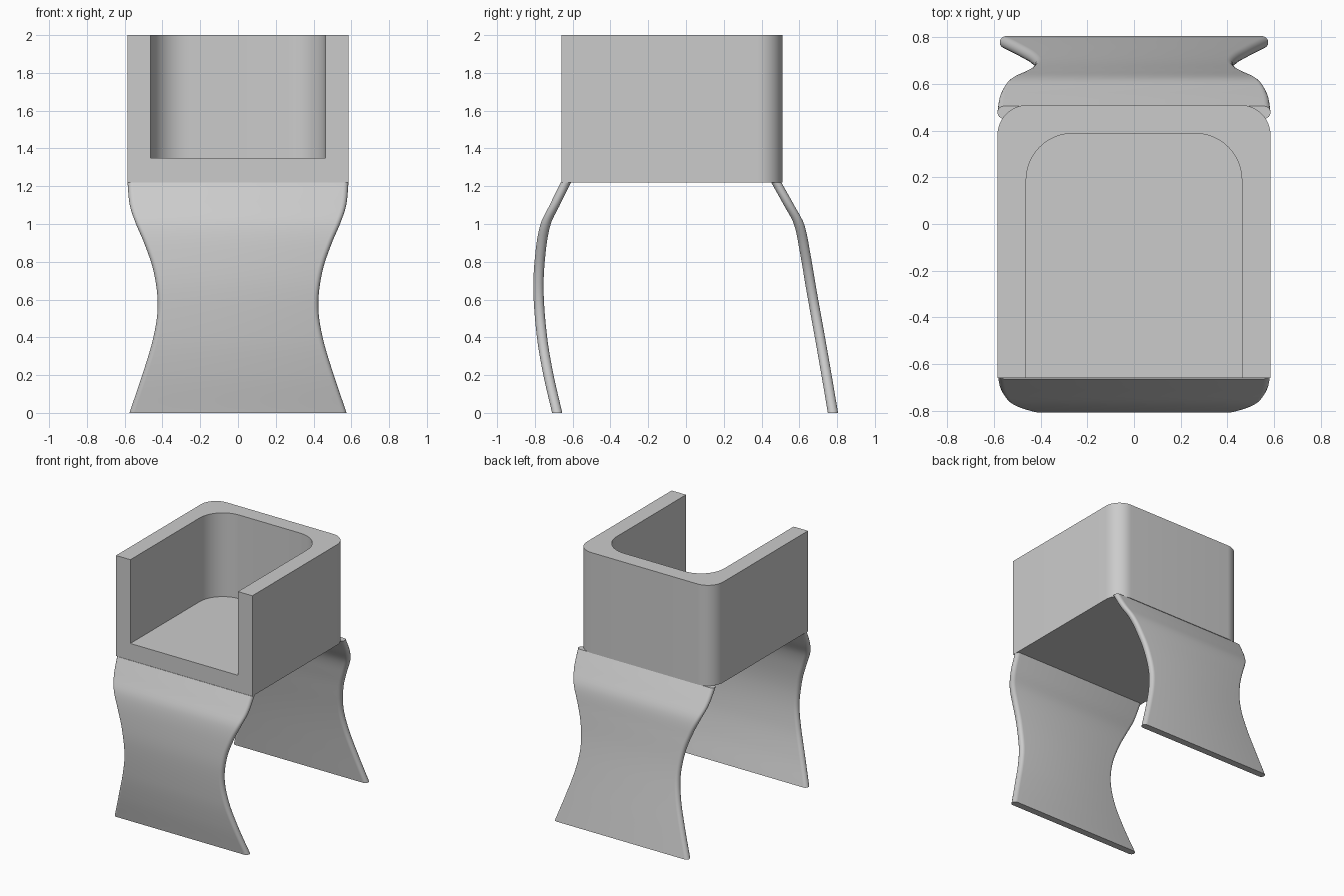
import bpy, bmesh, math

if "Cube" in bpy.data.objects:
    bpy.data.objects.remove(bpy.data.objects["Cube"])

grey = bpy.data.materials.new("light grey")
grey.diffuse_color = (0.6, 0.6, 0.6, 1)
grey.use_nodes = True
grey.node_tree.nodes["Principled BSDF"].inputs["Base Color"].default_value = grey.diffuse_color


def finish(name, bm, angle):
    bmesh.ops.recalc_face_normals(bm, faces=bm.faces)
    mesh = bpy.data.meshes.new(name)
    bm.to_mesh(mesh)
    bm.free()
    mesh.materials.append(grey)
    ob = bpy.data.objects.new(name, mesh)
    bpy.context.collection.objects.link(ob)
    bpy.ops.object.select_all(action='DESELECT')
    ob.select_set(True)
    bpy.context.view_layer.objects.active = ob
    bpy.ops.object.shade_smooth_by_angle(angle=math.radians(angle))
    return ob


def back_arc(half, back, rx, ry, n=12):
    """Rounded back line, from the right side round to the left side."""
    right = [(half - rx + rx * math.cos(a), back - ry + ry * math.sin(a))
             for a in (math.pi / 2 * i / n for i in range(n + 1))]
    return right + [(-x, y) for x, y in reversed(right)]


def prism(name, outline, z0, z1):
    bm = bmesh.new()
    face = bm.faces.new([bm.verts.new((x, y, z0)) for x, y in outline])
    top = bmesh.ops.extrude_face_region(bm, geom=[face])["geom"]
    bmesh.ops.translate(bm, vec=(0, 0, z1 - z0),
                        verts=[v for v in top if isinstance(v, bmesh.types.BMVert)])
    return finish(name, bm, 30)


def spline(keys, z):
    """Smooth interpolation through (z, value) keys."""
    i = max(k for k in range(len(keys) - 1) if keys[k][0] <= z + 1e-9)

    def slope(k):
        a, b = keys[max(k - 1, 0)], keys[min(k + 1, len(keys) - 1)]
        return (b[1] - a[1]) / (b[0] - a[0])
    (za, va), (zb, vb) = keys[i], keys[i + 1]
    h = zb - za
    t = (z - za) / h
    return ((2*t**3 - 3*t**2 + 1) * va + (t**3 - 2*t**2 + t) * h * slope(i)
            + (3*t**2 - 2*t**3) * vb + (t**3 - t**2) * h * slope(i + 1))


LEG_TOP = 1.22
WIDTH = [(0, .575), (.2, .507), (.4, .448), (.57, .425), (.75, .447),
         (.9, .497), (1.0, .54), (1.1, .573), (LEG_TOP, .585)]


def leg(name, path, thick=.054, rows=48, n=8):
    """Waisted curved panel with rounded side edges."""
    bm = bmesh.new()
    rings = []
    for r in range(rows + 1):
        z = LEG_TOP * r / rows
        w, y, h = spline(WIDTH, z), spline(path, z), thick / 2
        side = [(w - h + h * math.cos(a), h * math.sin(a))
                for a in (math.pi * (i / n - .5) for i in range(n + 1))]
        ring = side + [(-x, -dy) for x, dy in side]
        rings.append([bm.verts.new((x, y + dy, z)) for x, dy in ring])
    m = len(rings[0])
    for a, b in zip(rings, rings[1:]):
        for i in range(m):
            j = (i + 1) % m
            bm.faces.new((a[i], a[j], b[j], b[i]))
    bm.faces.new(rings[0])
    bm.faces.new(rings[-1])
    return finish(name, bm, 40)


# Seat floor and the U-shaped wall around it
outer = back_arc(.585, .51, .13, .13)
inner = back_arc(.462, .388, .2, .2)
front = -.66
base_outline = [(.585, front)] + outer + [(-.585, front)]
wall_outline = base_outline + [(-.462, front)] + inner[::-1] + [(.462, front)]
prism("seat_base", base_outline, LEG_TOP, 1.35)
prism("arm_and_back_wall", wall_outline, 1.35, 2.0)

# Front and back leg panels
leg("front_leg", [(0, -.682), (.2, -.728), (.4, -.762), (.65, -.781), (.85, -.77),
                  (1.0, -.743), (1.1, -.695), (LEG_TOP, -.636)])
leg("back_leg", [(0, .778), (.2, .744), (.4, .709), (.65, .664), (.85, .63),
                 (1.0, .598), (1.1, .545), (LEG_TOP, .478)])
